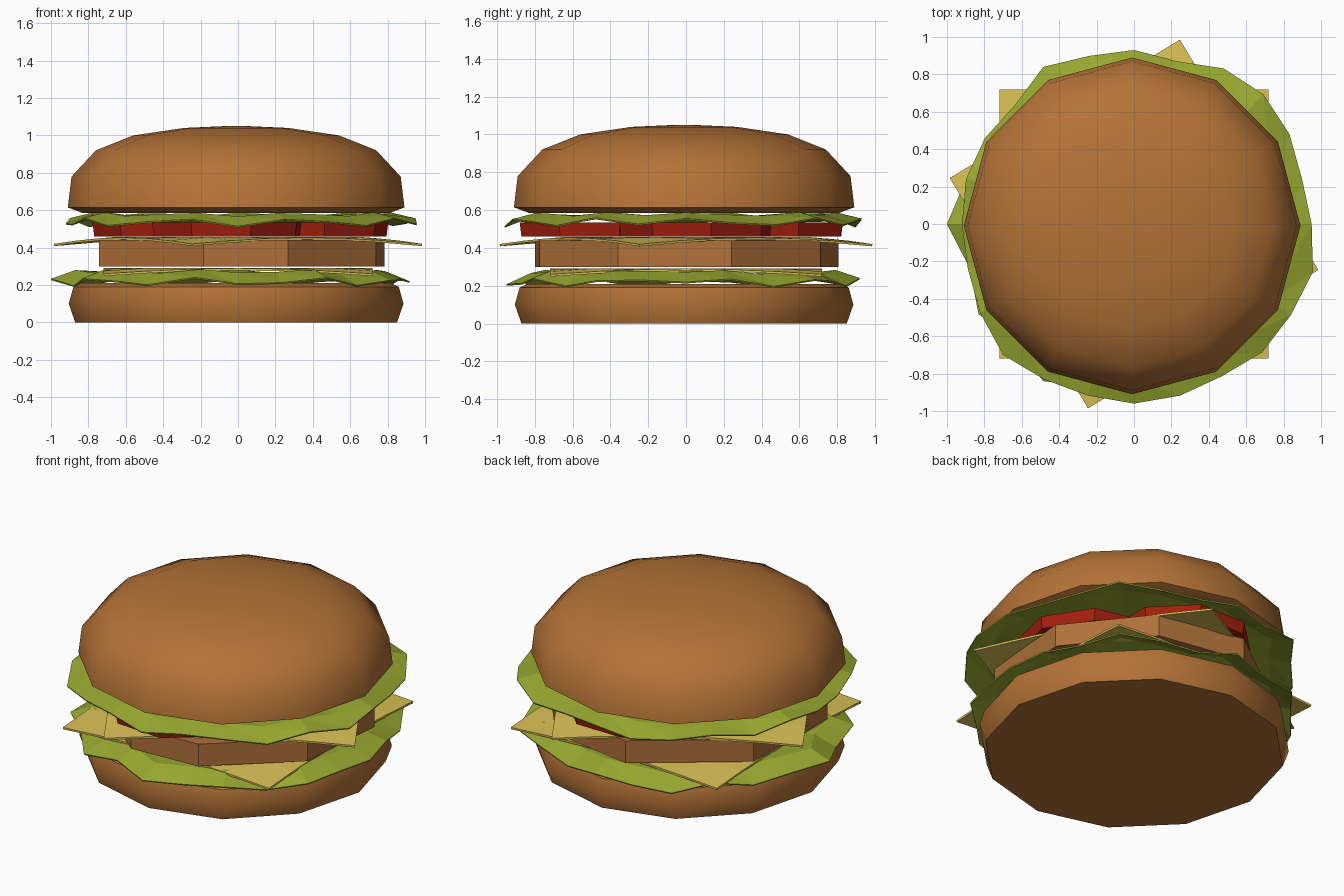
import bpy, bmesh, math, random
from mathutils import Vector
from mathutils.bvhtree import BVHTree

random.seed(4)
cube = bpy.data.objects.get("Cube")
if cube:
    bpy.data.objects.remove(cube, do_unlink=True)


def material(name, rgb):
    col = [((c / 255 + 0.055) / 1.055) ** 2.4 for c in rgb] + [1]
    m = bpy.data.materials.new(name)
    m.use_nodes = True
    m.diffuse_color = col
    m.node_tree.nodes["Principled BSDF"].inputs["Base Color"].default_value = col
    return m


BUN = material("toasted bun", (180, 115, 55))
PATTY = material("patty brown", (176, 112, 58))
LETTUCE = material("lettuce green", (152, 168, 48))
CHEESE = material("cheese yellow", (218, 193, 86))
TOMATO = material("tomato red", (160, 30, 13))
SEED = material("sesame cream", (230, 213, 168))


def finish(name, bm, mat, smooth=None):
    mesh = bpy.data.meshes.new(name)
    bm.to_mesh(mesh)
    bm.free()
    mesh.materials.append(mat)
    ob = bpy.data.objects.new(name, mesh)
    bpy.context.collection.objects.link(ob)
    if smooth:
        bpy.ops.object.select_all(action="DESELECT")
        ob.select_set(True)
        bpy.context.view_layer.objects.active = ob
        bpy.ops.object.shade_smooth_by_angle(angle=math.radians(smooth))
    return ob


def regular(sides, turn=0):
    return [turn + 360 * i / sides for i in range(sides)]


def lathe(profile, degrees, centre=(0, 0)):
    """Sweep (radius, z) points through the given angles and cap both ends."""
    bm = bmesh.new()
    n = len(degrees)
    angles = [math.radians(d) for d in degrees]
    rings = [[bm.verts.new((centre[0] + r * math.cos(a), centre[1] + r * math.sin(a), z))
              for a in angles] for r, z in profile]
    for low, high in zip(rings, rings[1:]):
        for i in range(n):
            j = (i + 1) % n
            bm.faces.new((low[i], low[j], high[j], high[i]))
    bm.faces.new(rings[0][::-1])
    bm.faces.new(rings[-1])
    return bm


# Buns
MID = (-0.01, -0.01)
finish("bottom_bun", lathe([(0.86, 0), (0.895, 0.1), (0.87, 0.19), (0.83, 0.21)],
                           regular(12), MID), BUN, 40)
crown = lathe([(0.82, 0.585), (0.9, 0.615), (0.88, 0.78), (0.75, 0.92),
               (0.55, 1.0), (0.28, 1.04), (0.06, 1.05)], regular(12), MID)
surface = BVHTree.FromBMesh(crown)
finish("top_bun", crown, BUN, 40)

# Sesame seeds laid on the crown
seeds = bmesh.new()
COUNT = 225


def on_crown(point):
    loc, normal, _, _ = surface.find_nearest(point)
    return seeds.verts.new(loc + normal * 0.005)


for k in range(COUNT):
    r = 0.87 * math.sqrt((k + 0.5) / COUNT) + random.uniform(-0.025, 0.025)
    a = k * 2.39996 + random.uniform(-0.1, 0.1)
    spot, normal, _, _ = surface.ray_cast(
        Vector((MID[0] + r * math.cos(a), MID[1] + r * math.sin(a), 2)), Vector((0, 0, -1)))
    if spot is None:
        continue
    if r > 0.8:
        spot.z -= random.uniform(0, 0.11)
    side = normal.orthogonal().normalized()
    up = normal.cross(side)
    spin = random.uniform(0, math.tau)
    long, wide = random.uniform(0.023, 0.034), random.uniform(0.017, 0.022)
    hub = on_crown(spot)
    rim = []
    for i in range(8):
        t = math.tau * i / 8
        u, v = long * math.cos(t), wide * math.sin(t)
        rim.append(on_crown(spot + side * (u * math.cos(spin) - v * math.sin(spin))
                            + up * (u * math.sin(spin) + v * math.cos(spin))))
    for i in range(8):
        seeds.faces.new((hub, rim[i], rim[(i + 1) % 8]))
finish("sesame_seeds", seeds, SEED)

# Patty, hand-cut with uneven sides
finish("patty", lathe([(0.82, 0.3), (0.82, 0.44)], [-103, -71, -26, 17, 60, 100, 153, 205]), PATTY)

# Tomato slices
for name, centre, turn in (("front_tomato", (-0.06, -0.48), 18), ("right_tomato", (0.39, 0.06), 10),
                           ("back_tomato", (0.03, 0.44), 22), ("left_tomato", (-0.36, -0.03), 5)):
    finish(name, lathe([(0.41, 0.46), (0.42, 0.535)], regular(8, turn), centre), TOMATO)


# Lettuce leaves: flat heart, raised ruffle and drooping rim
def lettuce(name, radii, heart, rim_z, phase):
    bm = bmesh.new()
    n = len(radii)
    hub = bm.verts.new((0, 0, heart))
    rings = [[], [], []]
    for i, r in enumerate(radii):
        a = math.tau * i / n
        wave = 0.5 + 0.5 * math.sin(i * 2.3 + phase)
        for ring, radius, z in zip(rings, (0.62, r - 0.13, r),
                                   (heart, heart + 0.022 * wave, rim_z + 0.045 * wave)):
            ring.append(bm.verts.new((radius * math.cos(a), radius * math.sin(a), z)))
    for i in range(n):
        j = (i + 1) % n
        bm.faces.new((hub, rings[0][i], rings[0][j]))
        for inner, outer in zip(rings, rings[1:]):
            bm.faces.new((inner[i], outer[i], outer[j]))
            bm.faces.new((inner[i], outer[j], inner[j]))
    ob = finish(name, bm, LETTUCE)
    mod = ob.modifiers.new("thickness", "SOLIDIFY")
    mod.thickness = 0.008


lettuce("upper_lettuce", [.95, .93, .96, .98, .96, .9, .93, .93, .97, .9, .92, .93,
                          .92, .92, .95, .99, .96, .95, .96, .95, .94, .97, .97, .99],
        0.567, 0.515, 1)
lettuce("lower_lettuce", [.92, .9, .93, .96, .9, .88, .92, .9, .96, .9, .91, .93,
                          1.0, .91, .96, .91, .97, .9, .95, .9, .94, .9, .95, .91],
        0.262, 0.197, 0)


# Cheese slices with drooping corners
def cheese(name, half, z, droop, turn):
    bm = bmesh.new()
    bmesh.ops.create_grid(bm, x_segments=6, y_segments=6, size=half)
    c, s = math.cos(math.radians(turn)), math.sin(math.radians(turn))
    for v in bm.verts:
        x, y = v.co.x, v.co.y
        fall = max(0, math.hypot(x, y) - 0.7) / 0.3
        v.co = (x * c - y * s, x * s + y * c, z - droop * fall)
    ob = finish(name, bm, CHEESE)
    mod = ob.modifiers.new("thickness", "SOLIDIFY")
    mod.thickness = 0.012


cheese("upper_cheese", 0.718, 0.457, 0.035, 31)
cheese("lower_cheese", 0.718, 0.292, 0.03, 0)
